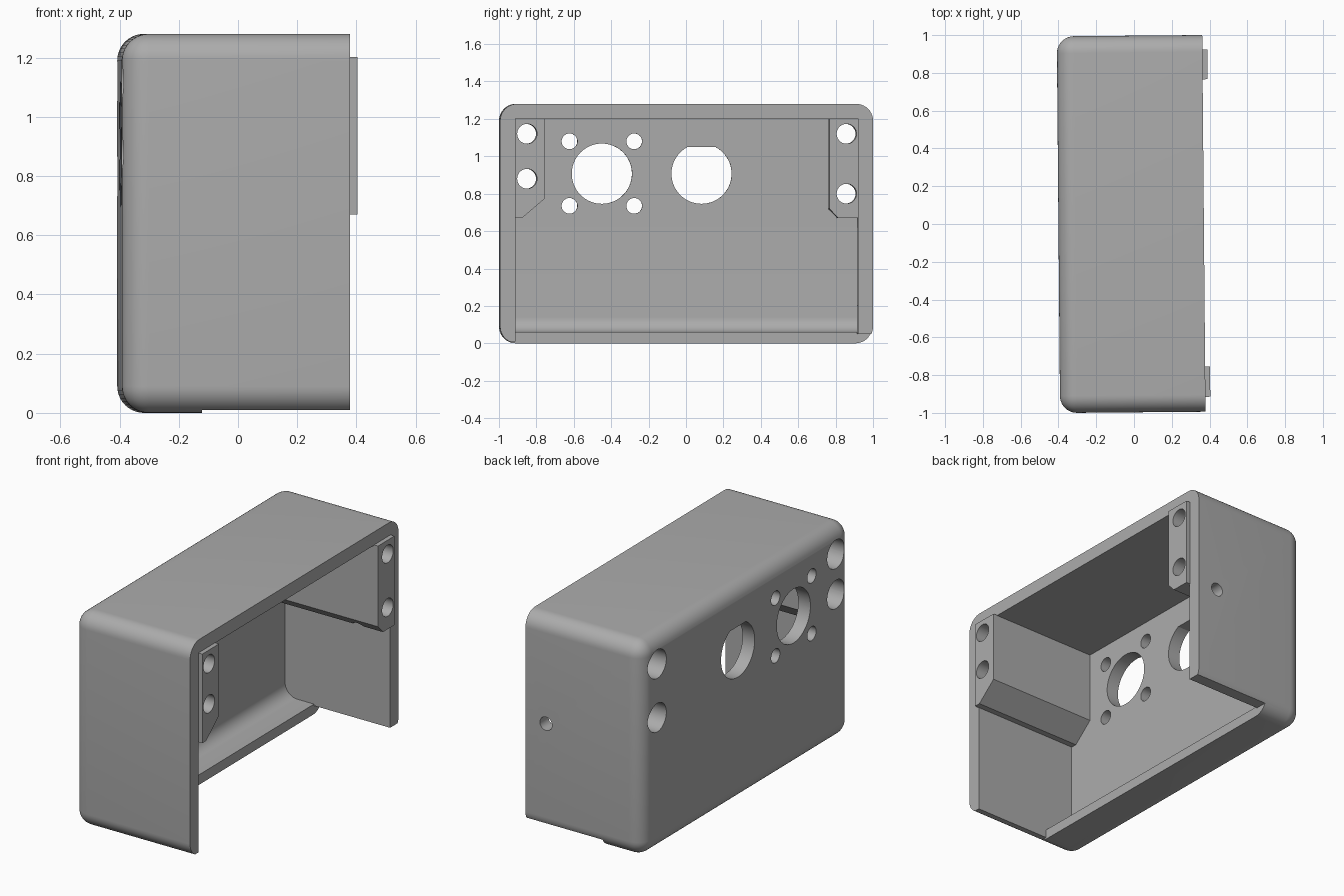
import bpy, bmesh, math
from mathutils import Vector

if "Cube" in bpy.data.objects:
    bpy.data.objects.remove(bpy.data.objects["Cube"])

grey = bpy.data.materials.new("mid_grey")
grey.diffuse_color = (0.41, 0.41, 0.41, 1)
grey.use_nodes = True
grey.node_tree.nodes["Principled BSDF"].inputs["Base Color"].default_value = grey.diffuse_color


def finish(name, bm):
    bmesh.ops.recalc_face_normals(bm, faces=bm.faces)
    mesh = bpy.data.meshes.new(name)
    bm.to_mesh(mesh)
    bm.free()
    mesh.materials.append(grey)
    obj = bpy.data.objects.new(name, mesh)
    bpy.context.collection.objects.link(obj)
    return obj


def prism(name, pts, a, b, axis="x"):
    """Extrude a (y, z) profile along x, or an (x, z) profile along y."""
    bm = bmesh.new()
    place = (lambda u, v: (a, u, v)) if axis == "x" else (lambda u, v: (u, a, v))
    face = bm.faces.new([bm.verts.new(place(u, v)) for u, v in pts])
    ext = bmesh.ops.extrude_face_region(bm, geom=[face])["geom"]
    shift = Vector((b - a, 0, 0)) if axis == "x" else Vector((0, b - a, 0))
    bmesh.ops.translate(bm, vec=shift, verts=[g for g in ext if isinstance(g, bmesh.types.BMVert)])
    return finish(name, bm)


def box(name, lo, hi, radius=0, pick=None, segments=10):
    """Box between two corners; edges chosen by pick(midpoint) are rounded."""
    bm = bmesh.new()
    bmesh.ops.create_cube(bm, size=1)
    for v in bm.verts:
        v.co = [l + (c + 0.5) * (h - l) for c, l, h in zip(v.co, lo, hi)]
    if radius:
        edges = [e for e in bm.edges if pick((e.verts[0].co + e.verts[1].co) / 2, e)]
        bmesh.ops.bevel(bm, geom=edges, offset=radius, offset_type='OFFSET',
                        segments=segments, profile=0.5, affect='EDGES')
    return finish(name, bm)


def circle(u, v, r, n=48):
    return [(u + r * math.cos(2 * math.pi * i / n), v + r * math.sin(2 * math.pi * i / n))
            for i in range(n)]


def combine(target, other, operation):
    mod = target.modifiers.new(operation.lower(), 'BOOLEAN')
    mod.operation, mod.solver, mod.object = operation, 'EXACT', other
    bpy.context.view_layer.objects.active = target
    bpy.ops.object.modifier_apply(modifier=mod.name)
    bpy.data.objects.remove(other)


BACK, FRONT, HALF, TOP = -0.40, 0.37, 0.997, 1.28

# Outer shell, rounded everywhere except around the open front
case = box("enclosure", (BACK, -HALF, 0), (FRONT, HALF, TOP), 0.09,
           lambda m, e: not all(v.co.x > 0 for v in e.verts))

# Inner cavity with a rounded back bottom edge
combine(case, box("cavity", (BACK + 0.08, -0.916, 0.06), (0.6, 0.916, 1.2), 0.08,
                  lambda m, e: m.x < -0.3 and m.z < 0.1), 'DIFFERENCE')

# Floor cut away except for the back lip; one side wall is trimmed higher
combine(case, box("floor_cut", (-0.13, -0.916, -0.1), (0.6, 0.9165, 0.2)), 'DIFFERENCE')
combine(case, box("wall_trim", (-0.13, 0.8, -0.1), (0.6, 1.1, 0.05)), 'DIFFERENCE')
combine(case, box("low_wall_trim", (-0.13, -1.1, -0.1), (0.6, -0.8, 0.01)), 'DIFFERENCE')

# Full-depth mounting ribs standing slightly proud of the front
left_rib = [(-0.918, 1.202), (-0.918, 0.67), (-0.88, 0.67), (-0.757, 0.775), (-0.757, 1.202)]
right_rib = [(0.92, 1.202), (0.92, 0.67), (0.81, 0.67), (0.763, 0.72), (0.763, 1.202)]
for profile in (left_rib, right_rib):
    combine(case, prism("rib", profile, BACK + 0.06, FRONT + 0.026), 'UNION')

# Screw holes through the ribs, counterbored from the back
for y, z in ((-0.853, 1.12), (-0.853, 0.88), (0.855, 1.12), (0.855, 0.80)):
    combine(case, prism("screw_hole", circle(y, z, 0.053), -0.6, 0.6), 'DIFFERENCE')
    combine(case, prism("counterbore", circle(y, z, 0.085), -0.6, BACK + 0.2), 'DIFFERENCE')

# Connector opening with four small fixing holes
combine(case, prism("round_opening", circle(-0.447, 0.907, 0.161, 64), -0.6, 0), 'DIFFERENCE')
for y in (-0.62, -0.274):
    for z in (0.735, 1.08):
        combine(case, prism("fixing_hole", circle(y, z, 0.042), -0.6, 0), 'DIFFERENCE')

# Second opening with a flat top
flat = [p for p in circle(0.086, 0.907, 0.161, 64) if p[1] < 1.055]
combine(case, prism("flat_opening", flat, -0.6, 0), 'DIFFERENCE')

# Cross hole in one side wall
combine(case, prism("side_hole", circle(0.235, 0.65, 0.04), 0.7, 1.1, "y"), 'DIFFERENCE')

# Slight turn about the vertical, then smooth the rounded surfaces
case.rotation_euler.z = math.radians(0.5)
bpy.ops.object.select_all(action='DESELECT')
case.select_set(True)
bpy.context.view_layer.objects.active = case
bpy.ops.object.shade_smooth_by_angle(angle=math.radians(30))
